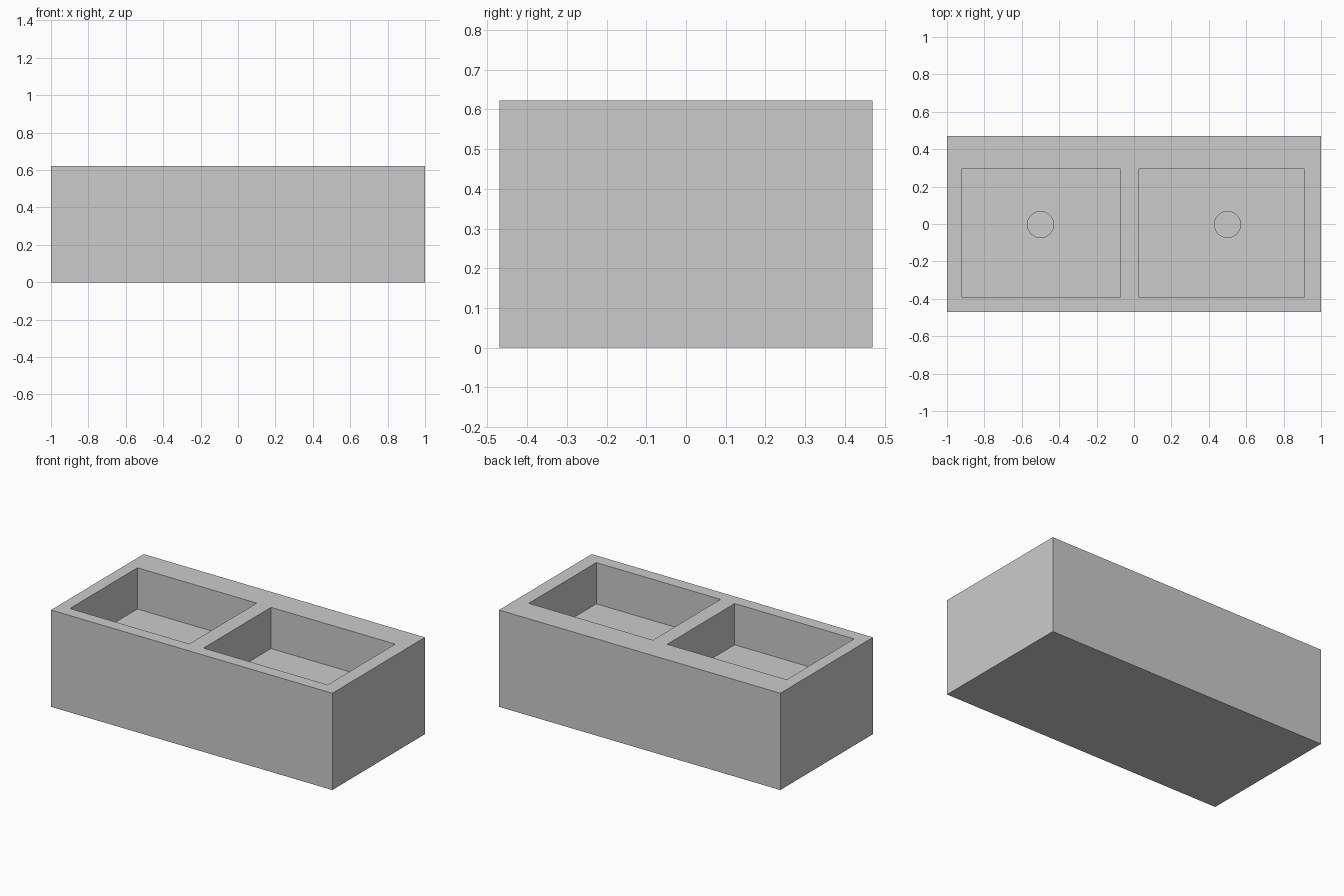
import bpy

if "Cube" in bpy.data.objects:
    bpy.data.objects.remove(bpy.data.objects["Cube"])

W, D, H = 2.0, 0.94, 0.622
BASIN_DEPTH = 0.265
FLOOR = H - BASIN_DEPTH
DRAIN_DEPTH = 0.05


def box(name, x0, x1, y0, y1, z0, z1):
    bpy.ops.mesh.primitive_cube_add(
        size=1, location=((x0 + x1) / 2, (y0 + y1) / 2, (z0 + z1) / 2))
    ob = bpy.context.object
    ob.name = name
    ob.scale = (x1 - x0, y1 - y0, z1 - z0)
    bpy.ops.object.transform_apply(location=False, rotation=False, scale=True)
    return ob


def cut(target, cutter):
    mod = target.modifiers.new(cutter.name, 'BOOLEAN')
    mod.operation = 'DIFFERENCE'
    mod.solver = 'EXACT'
    mod.object = cutter
    bpy.context.view_layer.objects.active = target
    bpy.ops.object.modifier_apply(modifier=mod.name)
    bpy.data.objects.remove(cutter, do_unlink=True)


# Solid sink block
sink = box("double_sink", -W / 2, W / 2, -D / 2, D / 2, 0, H)

# Two rectangular basins, set toward the front
for side, x0, x1 in (("left", -0.922, -0.073), ("right", 0.028, 0.911)):
    cut(sink, box(side + "_basin", x0, x1, -0.39, 0.295, FLOOR, H + 0.1))

# Round drain recess in each basin floor
for side, x in (("left", -0.5), ("right", 0.5)):
    bpy.ops.mesh.primitive_cylinder_add(
        vertices=32, radius=0.07, depth=DRAIN_DEPTH * 2, location=(x, -0.003, FLOOR))
    drain = bpy.context.object
    drain.name = side + "_drain"
    cut(sink, drain)

# Smooth the drain walls, keep every edge crisp
bpy.ops.object.select_all(action='DESELECT')
sink.select_set(True)
bpy.context.view_layer.objects.active = sink
bpy.ops.object.shade_smooth_by_angle()
